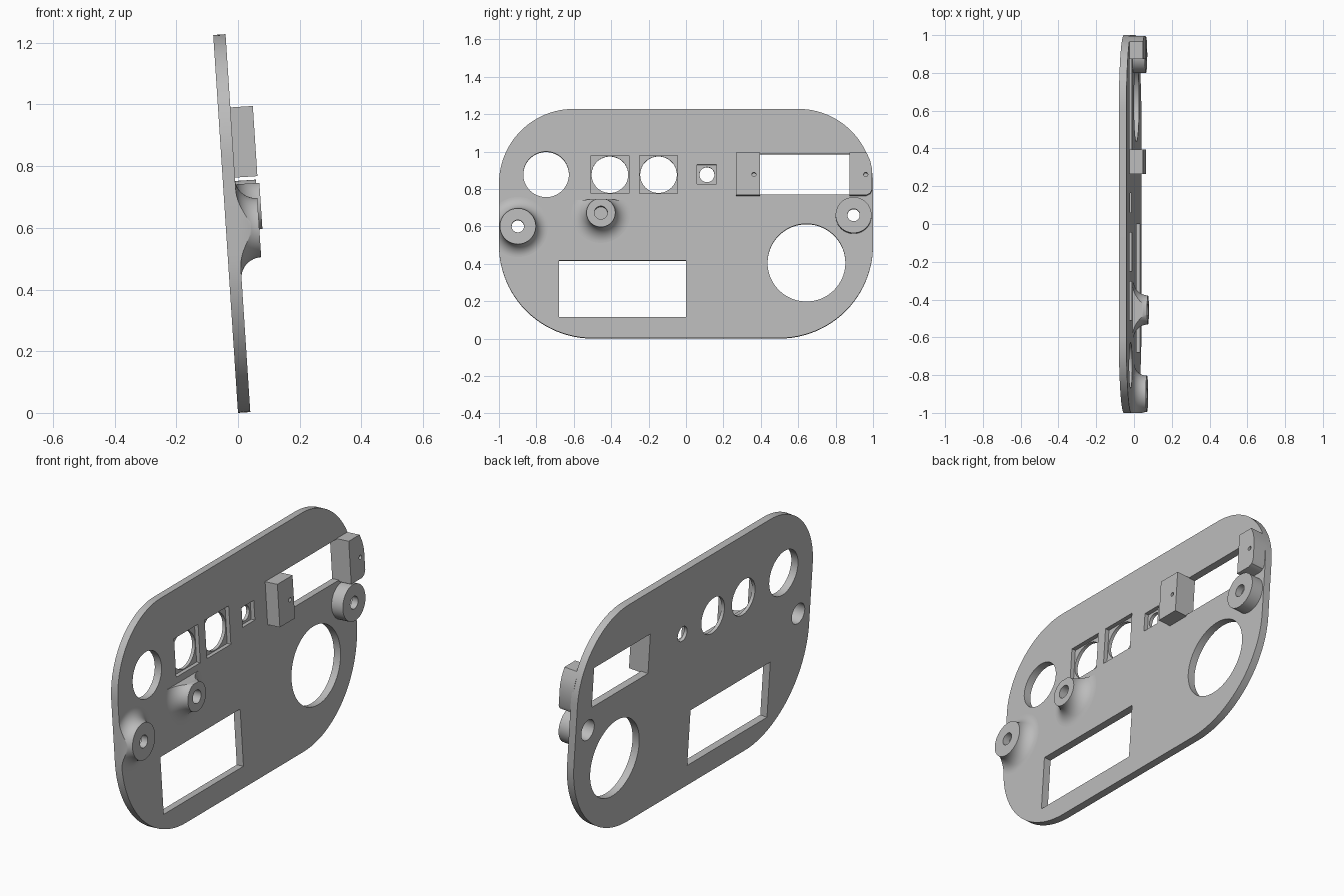
import bpy, bmesh, math

cube = bpy.data.objects.get("Cube")
if cube:
    bpy.data.objects.remove(cube, do_unlink=True)

TILT = math.radians(-3.75)
THICK = 0.04

grey = bpy.data.materials.new("plain_grey")
grey.use_nodes = True
COLOR = (0.5, 0.5, 0.5, 1)
grey.diffuse_color = COLOR
grey.node_tree.nodes["Principled BSDF"].inputs["Base Color"].default_value = COLOR


def circle(y, z, r, n=64):
    return [(y + r * math.cos(math.tau * i / n), z + r * math.sin(math.tau * i / n)) for i in range(n)]


def rect(y0, y1, z0, z1):
    return [(y0, z0), (y1, z0), (y1, z1), (y0, z1)]


def loft(name, rings):
    """Solid through outlines in the panel plane, each given with its depth."""
    bm = bmesh.new()
    loops = [[bm.verts.new((x, y, z)) for y, z in pts] for x, pts in rings]
    n = len(loops[0])
    for a, b in zip(loops, loops[1:]):
        for i in range(n):
            j = (i + 1) % n
            bm.faces.new((a[i], a[j], b[j], b[i]))
    bm.faces.new(loops[0][::-1])
    bm.faces.new(loops[-1])
    bmesh.ops.recalc_face_normals(bm, faces=bm.faces)
    mesh = bpy.data.meshes.new(name)
    bm.to_mesh(mesh)
    bm.free()
    obj = bpy.data.objects.new(name, mesh)
    bpy.context.collection.objects.link(obj)
    return obj


def prism(name, pts, x0, x1):
    return loft(name, [(x0, pts), (x1, pts)])


def boolean(obj, cutter, operation="DIFFERENCE"):
    mod = obj.modifiers.new("cut", "BOOLEAN")
    mod.operation, mod.solver, mod.object = operation, "EXACT", cutter
    graph = bpy.context.evaluated_depsgraph_get()
    mesh = bpy.data.meshes.new_from_object(obj.evaluated_get(graph))
    obj.modifiers.clear()
    obj.data = mesh
    bpy.data.objects.remove(cutter, do_unlink=True)


def cut(obj, pts, x0=-0.1, x1=0.3):
    boolean(obj, prism("cutter", pts, x0, x1))


# Panel outline: tighter corners at the top than at the bottom
HEIGHT = 1.228
outline = []
for sy, sz, r in ((1, 1, 0.4), (-1, 1, 0.4), (-1, -1, 0.5), (1, -1, 0.5)):
    cy, cz = sy * (1 - r), HEIGHT - r if sz > 0 else r
    start = {(1, 1): 0, (-1, 1): 90, (-1, -1): 180, (1, -1): 270}[sy, sz]
    for i in range(25):
        a = math.radians(start + 90 * i / 24)
        outline.append((cy + r * math.cos(a), cz + r * math.sin(a)))

panel = prism("panel", outline, 0, THICK)
parts = [panel]

# Plain openings
for pts in (circle(-0.748, 0.877, 0.122), circle(0.644, 0.404, 0.208, 96),
            rect(-0.678, 0, 0.112, 0.415), rect(0.395, 0.873, 0.77, 0.987)):
    cut(panel, pts)

# Round openings with square recesses
for y, r, half in ((-0.407, 0.098, 0.102), (-0.147, 0.098, 0.102), (0.112, 0.04, 0.052)):
    cut(panel, circle(y, 0.877, r))
    cut(panel, rect(y - half, y + half, 0.877 - half, 0.877 + half), 0.018)


def flared(y, z, r, flare, top):
    """Post that widens in a hollow curve where it meets the panel."""
    rings = [(0.03, circle(y, z, r + flare))]
    for i in range(13):
        a = math.radians(90 * i / 12)
        x = THICK + (top - THICK) * (1 - math.cos(a))
        rings.append((x, circle(y, z, r + flare * (1 - math.sin(a)))))
    return rings


# Mounting posts with through bores, counterbored from behind
left_post = prism("left_post", circle(0.896, 0.655, 0.096), 0.03, 0.107)
right_post = loft("right_post", flared(-0.899, 0.595, 0.096, 0.065, 0.108))
boolean(right_post, prism("cutter", outline, -0.1, 0.3), "INTERSECT")
for post, y, z in ((left_post, 0.896, 0.655), (right_post, -0.899, 0.595)):
    cut(post, circle(y, z, 0.033))
    for obj in (post, panel):
        cut(obj, circle(y, z, 0.055), -0.1, 0.07)
    parts.append(post)

# Middle post with a blind bore and a flat upper side
middle_post = loft("middle_post", flared(-0.455, 0.667, 0.077, 0.08, 0.118))
cut(middle_post, rect(-0.8, 0, 0.74, 1))
cut(middle_post, circle(-0.455, 0.667, 0.035), 0.05)
parts.append(middle_post)

# Blocks on either side of the window, each with a screw hole
inner_block = prism("inner_block", rect(0.266, 0.395, 0.762, 0.99), 0.03, 0.113)
outer_pts = [(0.873, 0.762), (0.965, 0.762), (0.985, 0.772), (0.995, 0.792),
             (0.995, 0.9), (0.985, 0.945), (0.965, 0.99), (0.873, 0.99)]
outer_block = prism("outer_block", outer_pts, 0.03, 0.113)
for block, y in ((inner_block, 0.363), (outer_block, 0.961)):
    cut(block, circle(y, 0.872, 0.011, 24), 0.06)
    parts.append(block)

# Finish: colour, lean and shading
bpy.ops.object.select_all(action="DESELECT")
for obj in parts:
    obj.data.materials.clear()
    obj.data.materials.append(grey)
    obj.rotation_euler.y = TILT
    obj.select_set(True)
bpy.context.view_layer.objects.active = panel
bpy.ops.object.shade_smooth_by_angle(angle=math.radians(30))
